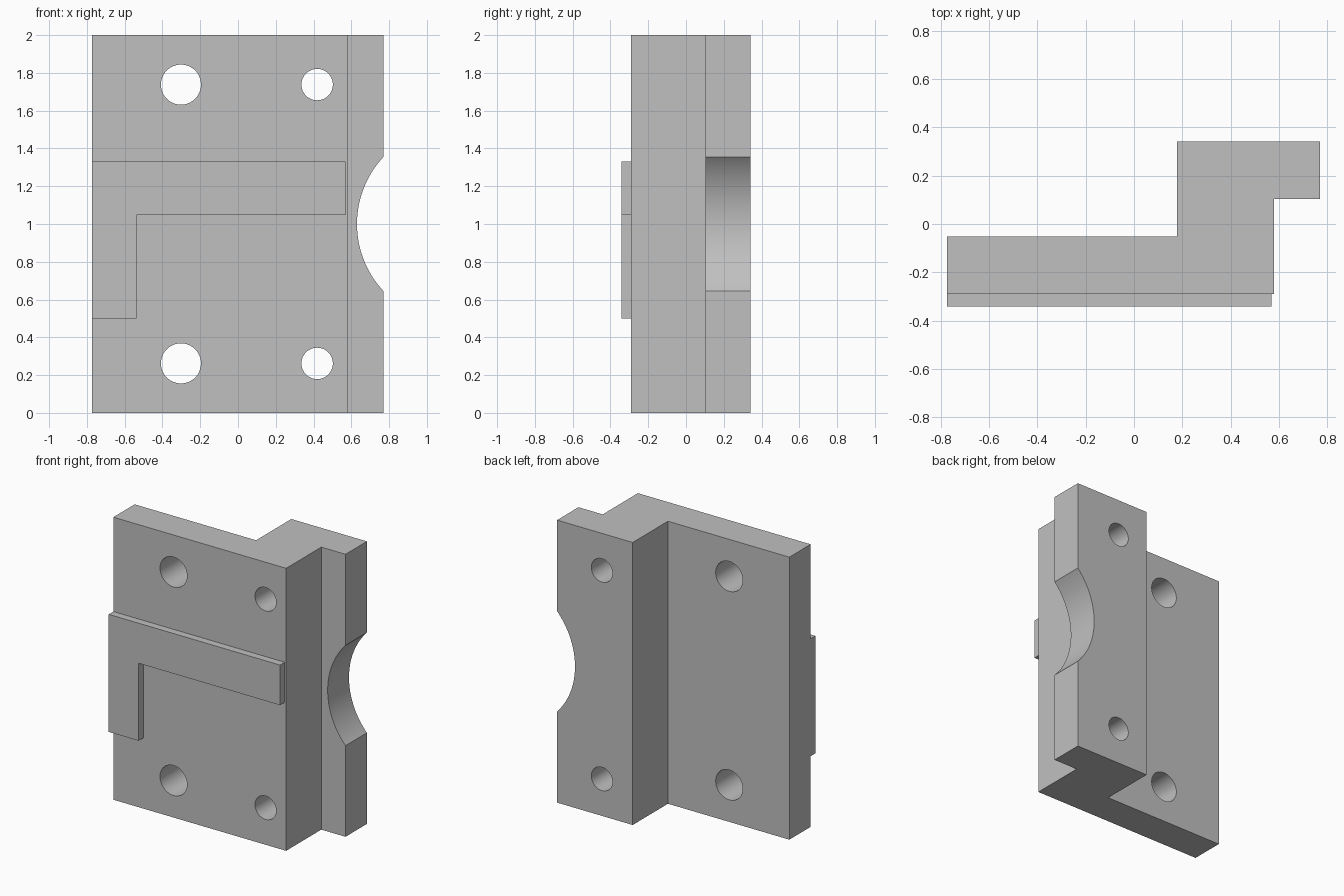
import bpy
import bmesh
import math
from mathutils import Vector

cube = bpy.data.objects.get("Cube")
if cube:
    bpy.data.objects.remove(cube, do_unlink=True)

# Single grey metal colour
GREY = (0.53, 0.53, 0.53, 1.0)
grey = bpy.data.materials.new("plain_grey")
grey.use_nodes = True
grey.diffuse_color = GREY
grey.node_tree.nodes["Principled BSDF"].inputs["Base Color"].default_value = GREY


def extrude_profile(name, points, direction):
    """Closed outline of 3D points extruded into a solid."""
    bm = bmesh.new()
    face = bm.faces.new([bm.verts.new(p) for p in points])
    moved = bmesh.ops.extrude_face_region(bm, geom=[face])["geom"]
    verts = [v for v in moved if isinstance(v, bmesh.types.BMVert)]
    bmesh.ops.translate(bm, verts=verts, vec=Vector(direction))
    bmesh.ops.recalc_face_normals(bm, faces=bm.faces)
    mesh = bpy.data.meshes.new(name)
    bm.to_mesh(mesh)
    bm.free()
    mesh.materials.append(grey)
    obj = bpy.data.objects.new(name, mesh)
    bpy.context.collection.objects.link(obj)
    return obj


def bore(target, x, z, radius, sides):
    """Cut a round opening through the target along y."""
    ring = [(x + radius * math.cos(2 * math.pi * i / sides), -0.6,
             z + radius * math.sin(2 * math.pi * i / sides)) for i in range(sides)]
    cutter = extrude_profile("bore_cutter", ring, (0, 1.2, 0))
    cutter.hide_render = True
    mod = target.modifiers.new("bore", "BOOLEAN")
    mod.operation = "DIFFERENCE"
    mod.solver = "EXACT"
    mod.object = cutter
    bpy.context.view_layer.objects.active = target
    bpy.ops.object.modifier_apply(modifier=mod.name)
    bpy.data.objects.remove(cutter, do_unlink=True)


# Stepped bracket body, extruded upward from its plan outline
plan = [(-0.773, -0.29), (0.58, -0.29), (0.58, 0.103), (0.77, 0.103),
        (0.77, 0.342), (0.178, 0.342), (0.178, -0.052), (-0.773, -0.052)]
body = extrude_profile("bracket_body", [(x, y, 0) for x, y in plan], (0, 0, 2))

# Large and small bolt holes, top and bottom
for z in (0.262, 1.738):
    bore(body, -0.302, z, 0.106, 64)
    bore(body, 0.419, z, 0.083, 64)

# Shallow arc notch in the side flange
bore(body, 1.15, 1.0, 0.52, 160)

# Raised L-shaped rib on the front face
outline = [(-0.773, 0.5), (-0.538, 0.5), (-0.538, 1.048),
           (0.569, 1.048), (0.569, 1.332), (-0.773, 1.332)]
rib = extrude_profile("front_rib", [(x, -0.342, z) for x, z in outline], (0, 0.052, 0))

# Smooth bores, sharp corners
bpy.ops.object.select_all(action="DESELECT")
body.select_set(True)
bpy.context.view_layer.objects.active = body
bpy.ops.object.shade_smooth_by_angle(angle=math.radians(30))
